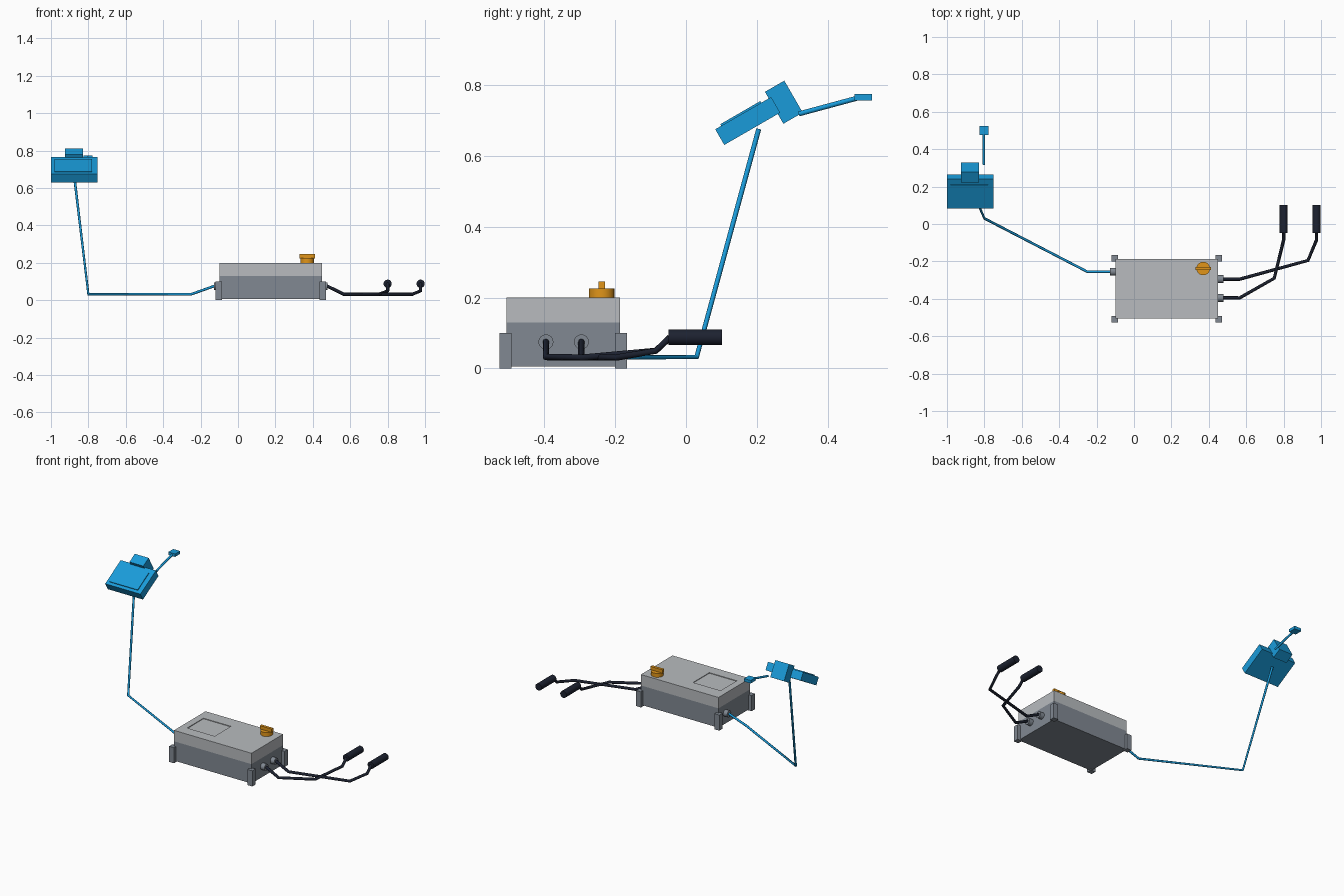
import bpy
from math import radians, pi

if "Cube" in bpy.data.objects:
    bpy.data.objects.remove(bpy.data.objects["Cube"])


def mat(name, r, g, b):
    m = bpy.data.materials.new(name)
    m.diffuse_color = (r, g, b, 1)
    m.use_nodes = True
    m.node_tree.nodes["Principled BSDF"].inputs["Base Color"].default_value = m.diffuse_color
    return m


BLUE = mat("blue", 0.01, 0.33, 0.70)
BLACK = mat("black", 0.012, 0.016, 0.03)
ORANGE = mat("orange", 0.75, 0.30, 0.01)
DARK = mat("dark_grey", 0.22, 0.25, 0.29)
LIGHT = mat("light_grey", 0.48, 0.50, 0.52)


def box(name, centre, size, material, tilt=0):
    bpy.ops.mesh.primitive_cube_add(size=1, location=centre, rotation=(tilt, 0, 0))
    o = bpy.context.object
    o.name, o.scale = name, size
    o.data.materials.append(material)
    return o


def cyl(name, centre, radius, depth, material, rot=(0, 0, 0), sides=24):
    bpy.ops.mesh.primitive_cylinder_add(vertices=sides, radius=radius, depth=depth,
                                        location=centre, rotation=rot)
    o = bpy.context.object
    o.name = name
    o.data.materials.append(material)
    bpy.ops.object.shade_smooth_by_angle()
    return o


def cable(name, points, radius, material):
    c = bpy.data.curves.new(name, "CURVE")
    c.dimensions = "3D"
    c.bevel_depth, c.bevel_resolution, c.use_fill_caps = radius, 2, True
    s = c.splines.new("POLY")
    s.points.add(len(points) - 1)
    for p, co in zip(s.points, points):
        p.co = (*co, 1)
    c.materials.append(material)
    o = bpy.data.objects.new(name, c)
    bpy.context.collection.objects.link(o)
    return o


# Case: base, lid with a shallow display recess, corner bumpers
CX, CY = 0.175, -0.346
box("case_base", (CX, CY, 0.068), (0.55, 0.32, 0.124), DARK)
lid = box("case_lid", (CX, CY, 0.165), (0.55, 0.32, 0.07), LIGHT)
cutter = box("display_cutter", (0.042, -0.353, 0.203), (0.195, 0.165, 0.014), LIGHT)
cutter.hide_render = True
cutter.hide_set(True)
cut = lid.modifiers.new("display_recess", "BOOLEAN")
cut.operation, cut.object = "DIFFERENCE", cutter
for sx in (-1, 1):
    for sy in (-1, 1):
        box("corner_bumper", (CX + sx * 0.278, CY + sy * 0.163, 0.05),
            (0.034, 0.034, 0.10), DARK)

# Rotary knob
cyl("knob_disc", (0.37, -0.238, 0.212), 0.036, 0.026, ORANGE)
box("knob_grip", (0.37, -0.238, 0.235), (0.084, 0.018, 0.022), ORANGE)

# Cable sockets
for x, y in ((0.453, -0.295), (0.453, -0.395), (-0.103, -0.255)):
    cyl("cable_socket", (x, y, 0.075), 0.021, 0.05, DARK, (0, pi / 2, 0))

# Handles and their leads
leads = ((0.976, -0.295, (0.93, -0.195, 0.031)), (0.80, -0.395, (0.75, -0.29, 0.031)))
for x, y, bend in leads:
    cable("handle_lead", [(0.46, y, 0.075), (0.478, y, 0.075), (0.565, y, 0.032), bend,
                          (x, -0.085, 0.05), (x, -0.045, 0.088)], 0.009, BLACK)
    cyl("handle", (x, 0.026, 0.088), 0.022, 0.15, BLACK, (pi / 2, 0, 0))

# Raised sensor: body, face plate, neck block, tilted 30 degrees
T = radians(30)
box("sensor_body", (-0.875, 0.174, 0.698), (0.25, 0.182, 0.051), BLUE, T)
box("sensor_plate", (-0.88, 0.155, 0.718), (0.20, 0.13, 0.008), BLUE, T)
box("sensor_head", (-0.877, 0.276, 0.751), (0.098, 0.063, 0.104), BLUE, T)
cable("sensor_cable", [(-0.115, -0.255, 0.08), (-0.25, -0.255, 0.032),
                       (-0.80, 0.03, 0.032), (-0.877, 0.205, 0.675)], 0.007, BLUE)

# Thin arm with end tab
cable("end_arm", [(-0.803, 0.318, 0.718), (-0.803, 0.485, 0.763)], 0.007, BLUE)
box("end_tab", (-0.803, 0.5, 0.765), (0.048, 0.05, 0.019), BLUE)
